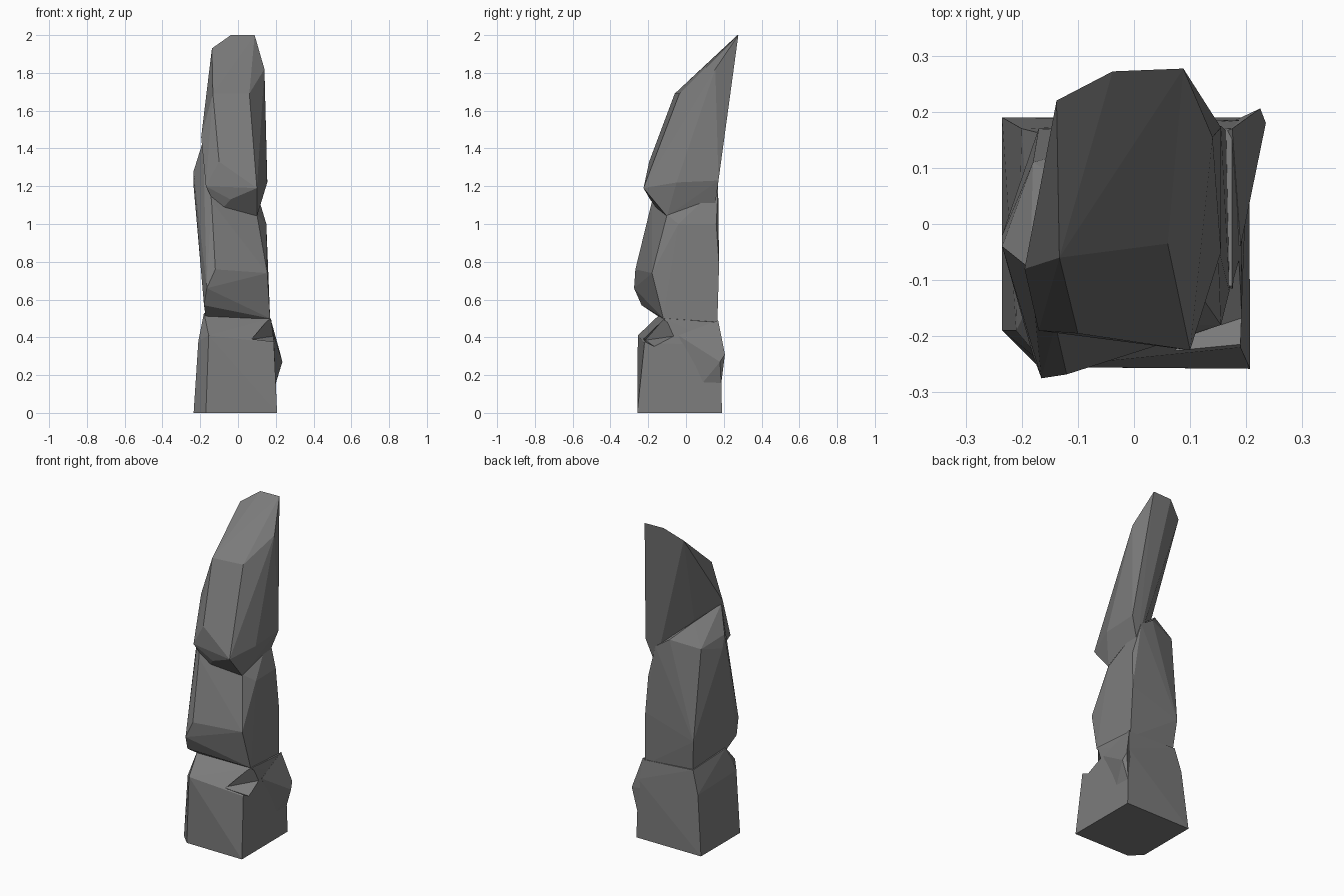
import bpy, bmesh
import math

if "Cube" in bpy.data.objects:
    bpy.data.objects.remove(bpy.data.objects["Cube"])


def chunk(name, points):
    """Faceted stone chunk: the convex hull of a few corner points."""
    bm = bmesh.new()
    for p in points:
        bm.verts.new(p)
    bmesh.ops.convex_hull(bm, input=bm.verts[:])
    loose = [v for v in bm.verts if not v.link_faces]
    bmesh.ops.delete(bm, geom=loose, context='VERTS')
    bmesh.ops.dissolve_limit(bm, angle_limit=math.radians(2),
                             verts=bm.verts[:], edges=bm.edges[:])
    bmesh.ops.recalc_face_normals(bm, faces=bm.faces[:])
    me = bpy.data.meshes.new(name)
    bm.to_mesh(me)
    bm.free()
    ob = bpy.data.objects.new(name, me)
    bpy.context.collection.objects.link(ob)
    return ob


# Square base block, tapering to the lower waist
base = chunk("rock_pillar", [
    (-.235, -.19, 0), (-.17, -.255, 0), (.207, -.258, 0), (.205, .19, 0), (-.235, .19, 0),
    (-.21, -.19, .38), (-.155, -.255, .41), (.19, -.22, .37),
    (.195, .185, .36), (-.2, .17, .36),
    (-.18, -.13, .53), (.175, -.11, .50), (.175, .17, .48), (-.16, .16, .50),
])

# Bulge on the back right of the base
bulge = chunk("base_bulge", [
    (.197, .08, .15), (.198, .186, .15), (.235, .18, .27), (.225, .206, .31),
    (.175, .17, .49), (.19, -.04, .41), (.0, .1, .3),
])

# Wedge-shaped notch on the front right of the base
notch = chunk("base_notch", [
    (.05, -.215, .385), (.20, -.165, .35), (.21, -.04, .41), (.168, -.115, .50),
    (.30, -.25, .46), (.30, -.2, .36), (.19, -.28, .42),
])

# Bulging middle block with the left shoulder
middle = chunk("middle_block", [
    (-.17, -.13, .50), (.17, -.12, .50), (.165, .165, .45), (-.15, .15, .46),
    (-.18, -.235, .57), (-.165, -.275, .66), (-.12, -.268, .76), (.155, -.18, .74),
    (-.17, .17, .68), (.155, .175, .78),
    (-.14, -.18, 1.12), (.10, -.10, 1.05), (.15, -.04, 1.0), (.145, .16, 1.0),
    (-.235, -.02, 1.20), (-.235, -.04, 1.28), (-.185, -.08, 1.44),
    (-.10, .06, 1.36), (.0, .16, 1.26), (-.18, .11, 1.23), (.09, .17, 1.20),
])

# Leaning upper shard with a slanted cut top
shard = chunk("upper_shard", [
    (-.10, -.14, 1.06), (.10, -.10, 1.04), (.10, .15, 1.07), (-.04, -.19, 1.13),
    (.10, -.225, 1.19), (-.17, -.19, 1.20), (-.10, -.195, 1.33),
    (.155, -.05, 1.22), (.155, .172, 1.23), (-.09, .05, 1.37), (-.195, -.08, 1.46),
    (-.133, -.06, 1.69), (.06, -.035, 1.69), (.14, .155, 1.82),
    (.088, .277, 2.0), (-.038, .272, 2.0), (-.138, .22, 1.93), (-.143, .125, 1.78),
])

# Carve the notch and fuse the chunks into one closed rock
steps = [(bulge, 'UNION'), (notch, 'DIFFERENCE'), (middle, 'UNION'), (shard, 'UNION')]
for part, operation in steps:
    mod = base.modifiers.new("fuse_" + part.name, 'BOOLEAN')
    mod.operation = operation
    mod.solver = 'EXACT'
    mod.object = part

bpy.context.view_layer.update()
deps = bpy.context.evaluated_depsgraph_get()
fused = bpy.data.meshes.new_from_object(base.evaluated_get(deps))
base.modifiers.clear()
base.data = fused
for part, _ in steps:
    bpy.data.objects.remove(part)
for poly in base.data.polygons:
    poly.use_smooth = False

# Dark grey stone
stone = bpy.data.materials.new("dark_stone")
stone.diffuse_color = (.2, .2, .2, 1)
stone.use_nodes = True
stone.node_tree.nodes["Principled BSDF"].inputs["Base Color"].default_value = stone.diffuse_color
base.data.materials.clear()
base.data.materials.append(stone)
